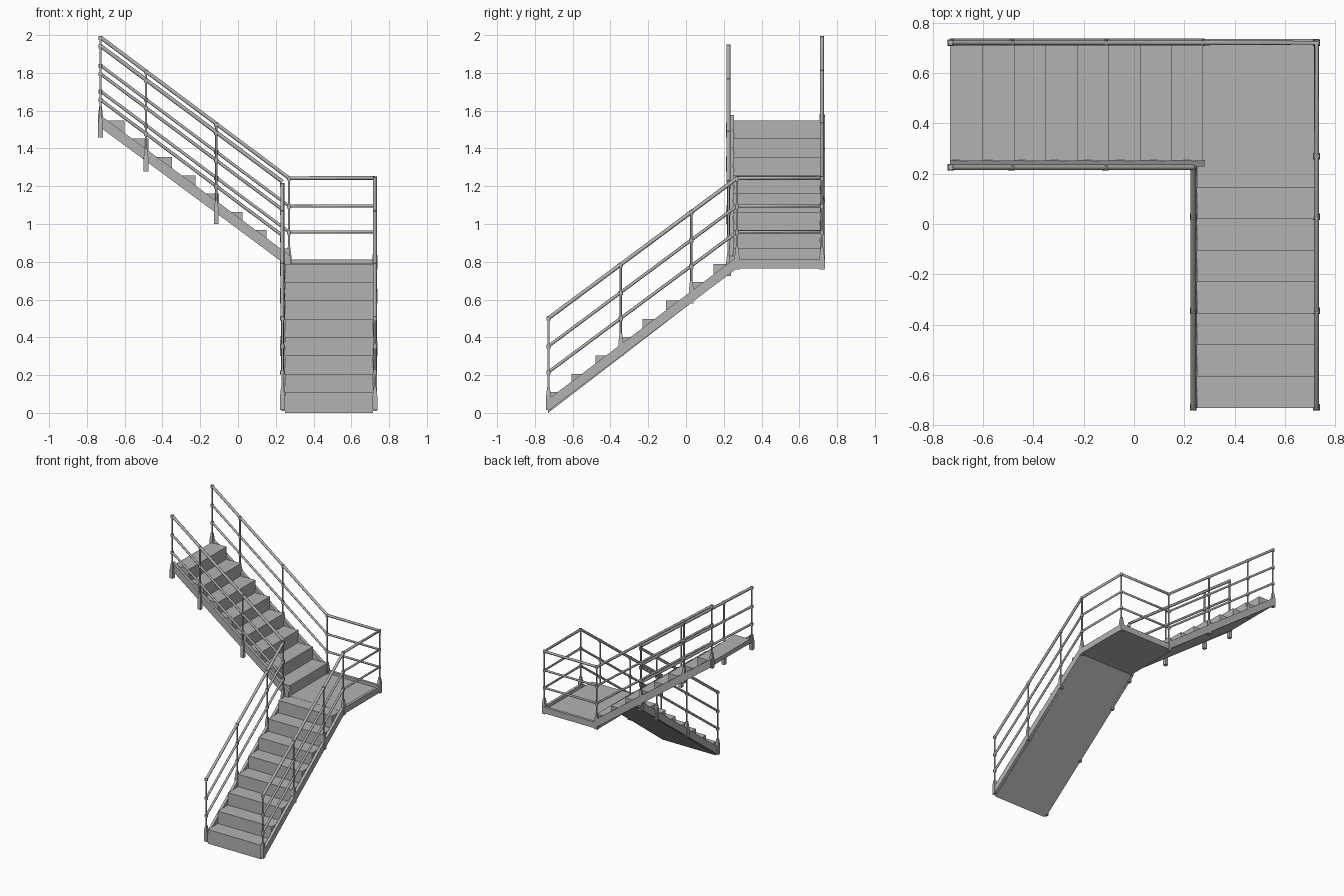
import bpy, bmesh
from mathutils import Vector

if "Cube" in bpy.data.objects:
    bpy.data.objects.remove(bpy.data.objects["Cube"], do_unlink=True)

steel = bpy.data.materials.new("grey_steel")
steel.use_nodes = True
GREY = (0.45, 0.45, 0.45, 1)
steel.diffuse_color = GREY
steel.node_tree.nodes["Principled BSDF"].inputs["Base Color"].default_value = GREY


def add_object(name, data):
    obj = bpy.data.objects.new(name, data)
    bpy.context.collection.objects.link(obj)
    data.materials.append(steel)
    return obj


def prism(name, profile, place, side_a, side_b):
    """Extrude a (run, height) profile from side_a to side_b."""
    bm = bmesh.new()
    face = bm.faces.new([bm.verts.new(place(r, side_a, z)) for r, z in profile])
    ext = bmesh.ops.extrude_face_region(bm, geom=[face])
    shift = Vector(place(0, side_b, 0)) - Vector(place(0, side_a, 0))
    bmesh.ops.translate(bm, vec=shift,
                        verts=[g for g in ext["geom"] if isinstance(g, bmesh.types.BMVert)])
    bmesh.ops.recalc_face_normals(bm, faces=bm.faces)
    mesh = bpy.data.meshes.new(name)
    bm.to_mesh(mesh)
    bm.free()
    return add_object(name, mesh)


def box(name, x0, x1, y0, y1, z0, z1):
    return prism(name, [(x0, z0), (x1, z0), (x1, z1), (x0, z1)], along_x, y0, y1)


def tube(name, points, radius):
    curve = bpy.data.curves.new(name, "CURVE")
    curve.dimensions = "3D"
    curve.bevel_depth = radius
    curve.bevel_resolution = 2
    curve.use_fill_caps = True
    spline = curve.splines.new("POLY")
    spline.points.add(len(points) - 1)
    for p, co in zip(spline.points, points):
        p.co = (*co, 1)
    return add_object(name, curve)


def along_x(r, s, z):
    return (r, s, z)


def lower(r, s, z):      # run goes towards the back
    return (s, r, z)


def upper(r, s, z):      # run goes towards the right
    return (-r, s, z)


RUN, RISE, STEPS = 0.125, 0.097, 8


def flight(name, place, start, first_z, end, foot, head, side_a, side_b):
    """Stepped solid with a flat sloping underside."""
    profile = [foot]
    for i in range(STEPS):
        r, z = start + i * RUN, first_z + i * RISE
        profile += [(r, z - RISE), (r, z)] if i else [(r, z)]
    profile += [(end, first_z + (STEPS - 1) * RISE), head]
    prism(name, profile, place, side_a, side_b)


def stringer(name, place, foot, head, depth, side_a, side_b):
    prism(name, [foot, head, (head[0], head[1] + depth), (foot[0], foot[1] + depth)],
          place, side_a, side_b)


# Lower flight
flight("lower_steps", lower, -0.73, 0.11, 0.27, (-0.73, 0.0), (0.27, 0.768), 0.25, 0.715)
for side, a in (("left", 0.715), ("right", 0.23)):
    stringer("lower_stringer_" + side, lower, (-0.73, 0.01), (0.27, 0.765), 0.062, a, a + 0.02)

# Landing with raised rim
box("landing", 0.25, 0.72, 0.25, 0.725, 0.765, 0.79)
box("landing_rim_left", 0.715, 0.735, 0.27, 0.735, 0.765, 0.813)
box("landing_rim_back", 0.27, 0.735, 0.715, 0.735, 0.765, 0.813)

# Upper flight
flight("upper_steps", upper, -0.275, 0.87, 0.73, (-0.275, 0.768), (0.73, 1.515), 0.25, 0.715)
for side, a in (("front", 0.228), ("back", 0.71)):
    stringer("upper_stringer_" + side, upper, (-0.28, 0.765), (0.73, 1.512), 0.065, a, a + 0.027)


# Railings: three rails per path, dropped from the handrail line
def railing(name, path):
    for label, drop, radius in (("handrail", 0, 0.0105), ("middle_rail", 0.148, 0.0085),
                                ("lower_rail", 0.285, 0.0085)):
        tube(name + "_" + label, [(x, y, z - drop) for x, y, z in path], radius)


def post(name, x, y, rail_z):
    """Slim post with collars, set in a tapered square base."""
    foot = rail_z - 0.485
    tube(name, [(x, y, foot + 0.05), (x, y, rail_z + 0.005)], 0.006)
    for drop in (0, 0.148, 0.285):
        tube(name + "_collar", [(x, y, rail_z - drop - 0.013), (x, y, rail_z - drop + 0.008)], 0.0115)
    bm = bmesh.new()
    rings = []
    for h, w in ((0, 0.013), (0.07, 0.013), (0.12, 0.007)):
        rings.append([bm.verts.new((x + sx * w, y + sy * w, foot + h))
                      for sx, sy in ((-1, -1), (1, -1), (1, 1), (-1, 1))])
    bm.faces.new(rings[0][::-1])
    bm.faces.new(rings[-1])
    for low, top in zip(rings, rings[1:]):
        for i in range(4):
            j = (i + 1) % 4
            bm.faces.new((low[i], low[j], top[j], top[i]))
    mesh = bpy.data.meshes.new(name + "_base")
    bm.to_mesh(mesh)
    bm.free()
    add_object(name + "_base", mesh)


SLOPE = 0.743
IN_X, OUT_X, IN_Y, OUT_Y = 0.235, 0.725, 0.225, 0.72
TURN, LEVEL, FAR = 0.27, 1.243, -0.728


def lower_z(y):
    return LEVEL + (min(y, TURN) - TURN) * SLOPE


def back_z(x):
    return LEVEL + (TURN - min(x, TURN)) * SLOPE * 1.005


def front_z(x):
    return back_z(x) - 0.045


railing("outer", [(OUT_X, FAR, lower_z(FAR)), (OUT_X, TURN, LEVEL), (OUT_X, OUT_Y, LEVEL),
                  (TURN, OUT_Y, LEVEL), (FAR, OUT_Y, back_z(FAR))])
railing("inner_lower", [(IN_X, FAR, lower_z(FAR)), (IN_X, IN_Y, lower_z(IN_Y))])
railing("inner_upper", [(IN_X, IN_Y, front_z(IN_X)), (FAR, IN_Y, front_z(FAR))])

for y in (FAR, -0.345, 0.028, TURN, OUT_Y):
    post("outer_lower_post", OUT_X, y, lower_z(y))
for y in (FAR, -0.345, 0.028, IN_Y):
    post("inner_lower_post", IN_X, y, lower_z(y))
for x in (FAR, -0.487, -0.115, TURN):
    post("outer_upper_post", x, OUT_Y, back_z(x))
for x in (FAR, -0.487, -0.115):
    post("inner_upper_post", x, IN_Y, front_z(x))
